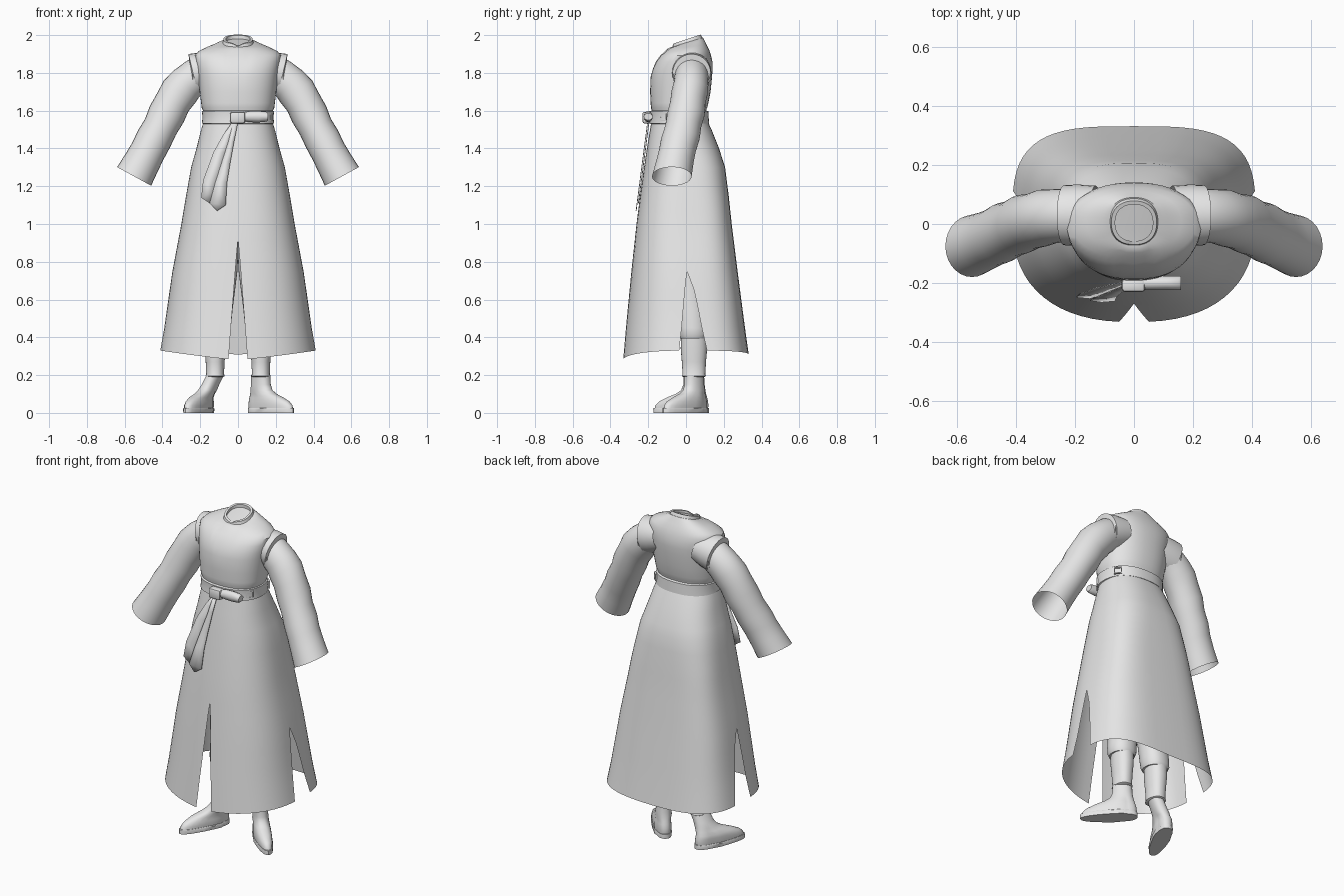
import bpy, bmesh, math
from mathutils import Vector

if "Cube" in bpy.data.objects:
    bpy.data.objects.remove(bpy.data.objects["Cube"])

mat = bpy.data.materials.new("plain grey cloth")
mat.diffuse_color = (0.8, 0.8, 0.8, 1)
mat.use_nodes = True
mat.node_tree.nodes["Principled BSDF"].inputs["Base Color"].default_value = mat.diffuse_color


def finish(name, bm, angle=40):
    bmesh.ops.remove_doubles(bm, verts=bm.verts, dist=0.0004)
    bmesh.ops.recalc_face_normals(bm, faces=bm.faces)
    me = bpy.data.meshes.new(name)
    bm.to_mesh(me)
    bm.free()
    me.materials.append(mat)
    ob = bpy.data.objects.new(name, me)
    bpy.context.collection.objects.link(ob)
    bpy.ops.object.select_all(action='DESELECT')
    ob.select_set(True)
    bpy.context.view_layer.objects.active = ob
    bpy.ops.object.shade_smooth_by_angle(angle=math.radians(angle))
    return ob


def loft(name, rings, cap_start=False, cap_end=False, angle=40):
    bm = bmesh.new()
    vs = [[bm.verts.new(p) for p in r] for r in rings]
    n = len(rings[0])
    for a, b in zip(vs, vs[1:]):
        for i in range(n):
            j = (i + 1) % n
            bm.faces.new((a[i], a[j], b[j], b[i]))
    if cap_start:
        bm.faces.new(vs[0])
    if cap_end:
        bm.faces.new(vs[-1])
    return finish(name, bm, angle)


def spow(v, e):
    return math.copysign(abs(v) ** e, v)


def oval(z, hx, yf, yb, tilt=0, n=2.3, seg=48, cx=0):
    """Horizontal superellipse ring between yf and yb."""
    cy, hy = (yf + yb) / 2, (yb - yf) / 2
    pts = []
    for i in range(seg):
        a = 2 * math.pi * i / seg
        x, y = hx * spow(math.cos(a), 2 / n), cy + hy * spow(math.sin(a), 2 / n)
        pts.append(Vector((cx + x, y, z + tilt * y)))
    return pts


def box(name, c, s, rot=0, bevel=0.0):
    bm = bmesh.new()
    bmesh.ops.create_cube(bm, size=1)
    for v in bm.verts:
        v.co = Vector((v.co.x * s[0], v.co.y * s[1], v.co.z * s[2]))
    if bevel:
        bmesh.ops.bevel(bm, geom=bm.edges[:], offset=bevel, segments=2, affect='EDGES', profile=0.5)
    ob = finish(name, bm)
    ob.location = c
    ob.rotation_euler = (0, 0, rot)
    return ob


def interp(table, z):
    for a, b in zip(table, table[1:]):
        if a[0] >= z >= b[0]:
            t = (a[0] - z) / (a[0] - b[0])
            return [p + (q - p) * t for p, q in zip(a[1:], b[1:])]
    return table[-1][1:] if z < table[-1][0] else table[0][1:]


# Tunic body with a shallow crease down the front
body = [(1.53, .18, -.18, .11, 0), (1.60, .185, -.18, .105, 0), (1.615, .192, -.186, .112, 0),
        (1.64, .195, -.187, .118, 0), (1.70, .203, -.19, .13, 0), (1.78, .212, -.187, .138, 0),
        (1.82, .218, -.178, .141, 0), (1.86, .225, -.16, .14, 0), (1.893, .228, -.135, .132, 0),
        (1.915, .208, -.115, .124, .04), (1.937, .16, -.098, .11, .1), (1.952, .115, -.085, .098, .2),
        (1.96, .088, -.078, .09, .3)]
rings = [oval(*s) for s in body]
for r in rings:
    for p in r:
        if p.y < 0 and 1.78 < p.z < 1.95:
            p.y += .007 * math.exp(-((abs(p.x) - (p.z - 1.79) * .4) / .02) ** 2)
loft("tunic_body", rings, True, True)

# Standing collar, dipping at the front
collar = [oval(1.945, .088, -.08, .09, .33), oval(1.962, .08, -.072, .085, .33),
          oval(1.977, .077, -.07, .078, .33), oval(1.977, .064, -.058, .066, .33),
          oval(1.95, .064, -.058, .066, .33)]
for r in collar[2:4]:
    for p in r:
        if p.y < 0:
            p.z -= .012 * math.exp(-(p.x / .02) ** 2)
loft("collar", collar, False, True)


def tube(path, seg=28):
    """Rings of (x, y, z, depth radius, height radius) along an arm path."""
    out = []
    for i, s in enumerate(path):
        a, b = Vector(path[max(i - 1, 0)][:3]), Vector(path[min(i + 1, len(path) - 1)][:3])
        t = b - a
        t.y = 0
        v = t.normalized().cross(Vector((0, 1, 0)))
        ring = []
        for k in range(seg):
            w = 2 * math.pi * k / seg
            ring.append(Vector(s[:3]) + Vector((0, s[3] * math.cos(w), 0)) + v * (s[4] * math.sin(w)))
        out.append(ring)
    return out


sleeve = [(.17, .03, 1.805, .08, .085), (.22, .03, 1.785, .09, .094), (.275, .026, 1.74, .092, .098),
          (.31, .02, 1.70, .097, .102), (.345, .01, 1.645, .094, .096), (.378, 0, 1.58, .1, .099),
          (.41, -.015, 1.515, .096, .092), (.445, -.03, 1.45, .102, .096), (.475, -.045, 1.39, .098, .094),
          (.51, -.06, 1.325, .1, .097), (.55, -.075, 1.252, .105, .103)]
cap = [(.13, .03, 1.82, .10, .09), (.19, .03, 1.806, .104, .103), (.237, .03, 1.795, .102, .108),
       (.24, .03, 1.794, .097, .102), (.235, .03, 1.795, .085, .09)]
for side, s in (("left", 1), ("right", -1)):
    for part, path in (("sleeve", sleeve), ("tunic_shoulder", cap)):
        rs = [[Vector((p.x * s, p.y, p.z)) for p in r] for r in tube(path)]
        loft(side + "_" + part, rs)

# Long skirt: two front panels and a back panel, split by three slits
size = [(1.55, .18, -.182, .112, -.03), (1.5, .195, -.19, .135, -.025), (1.4, .22, -.207, .175, -.015),
        (1.3, .248, -.222, .207, -.005), (1.15, .275, -.243, .226, 0), (1.0, .3, -.262, .242, 0),
        (.75, .347, -.289, .273, .005), (.3, .413, -.333, .332, .01)]
rows = [1.55, 1.5, 1.45, 1.4, 1.35, 1.3, 1.22, 1.15, 1.07, 1.0, .92, .84, .75, .65, .55, .45, .3]


def skirt_point(z, th):
    hx, yf, yb, cy = interp(size, z)
    front = th < math.pi / 2
    drop = min(1, (1.55 - z) / .5)
    n = 2.3 + (.1 if front else 1.1) * drop
    c, s = math.cos(th), max(0, math.sin(th))
    y = cy - spow(c, 2 / n) * ((cy - yf) if front else (yb - cy))
    if z == .3:
        z = .28 + .05 * s if front else .31 + .02 * s
    return Vector((hx * s ** (2 / n), y, z))


bm = bmesh.new()
for s in (1, -1):
    for back in (False, True):
        grid = []
        for z in rows:
            f, q = max(0, (.92 - z) / .62), max(0, (.75 - z) / .45)
            lo, hi = (math.pi / 2 + .14 * q, math.pi) if back else (.08 * f, math.pi / 2 - .09 * q)
            line = []
            for i in range(15):
                p = skirt_point(z, lo + (hi - lo) * i / 14)
                line.append(bm.verts.new((p.x * s, p.y, p.z)))
            grid.append(line)
        for a, b in zip(grid, grid[1:]):
            for i in range(14):
                bm.faces.new((a[i], a[i + 1], b[i + 1], b[i]))
finish("skirt", bm)

# Belt, knot, loop and small side buckles
loft("belt", [oval(1.528, .18, -.18, .11), oval(1.533, .191, -.194, .122), oval(1.565, .188, -.19, .12),
              oval(1.597, .191, -.192, .118), oval(1.602, .18, -.178, .105)])
box("sash_knot", (-.002, -.208, 1.563), (.08, .046, .062), 0, .012)
loop = [(.02, .02), (.06, .029), (.11, .03), (.15, .026), (.16, .018)]
rings = [[Vector((x, -.2 + .024 * math.cos(w), 1.568 + h * math.sin(w)))
          for w in [2 * math.pi * k / 12 for k in range(12)]] for x, h in loop]
loft("sash_loop", rings, True, True)
for k, (c, rot) in enumerate((((.163, -.119, 1.565), .85), ((.165, .058, 1.565), -.75))):
    d = Vector((math.cos(rot), math.sin(rot), 0))
    for off in (-.019, .019):
        box("buckle_side", Vector(c) + d * off, (.006, .012, .042), rot)
    for off in (-.018, .018):
        box("buckle_bar", Vector(c) + Vector((0, 0, off)), (.044, .012, .006), rot)

# Hanging sash tails
tails = {
    "sash_tail_outer": ([(-.03, 1.54), (-.08, 1.47), (-.13, 1.38), (-.185, 1.23), (-.195, 1.14), (-.15, 1.11)],
                        [(0, 1.54), (-.03, 1.47), (-.06, 1.38), (-.1, 1.25), (-.125, 1.17), (-.15, 1.11)], 0),
    "sash_tail_inner": ([(-.025, 1.54), (-.05, 1.44), (-.085, 1.33), (-.12, 1.22), (-.15, 1.11), (-.11, 1.07)],
                        [(0, 1.54), (-.02, 1.44), (-.04, 1.33), (-.058, 1.22), (-.065, 1.1), (-.11, 1.07)], -.007)}
for name, (lft, rgt, dy) in tails.items():
    bm = bmesh.new()
    cols = [[bm.verts.new((x, -.198 - (1.54 - z) * .13 + dy, z)) for x, z in e] for e in (lft, rgt)]
    for i in range(5):
        bm.faces.new((cols[0][i], cols[1][i], cols[1][i + 1], cols[0][i + 1]))
    ob = finish(name, bm)
    mod = ob.modifiers.new("cloth thickness", 'SOLIDIFY')
    mod.thickness = .004


# Trousers and boots, with the toes turned out
def foot_ring(c, ang, z, w, heel, toe, seg=28):
    d = Vector((math.sin(ang), -math.cos(ang), 0))
    side = Vector((-d.y, d.x, 0))
    pts = []
    for k in range(seg):
        a = 2 * math.pi * k / seg
        f = math.cos(a)
        wide = w * (1 if toe < .1 or f > 0 else .85)
        pts.append(Vector((c[0], c[1], z)) + d * (f * (toe if f > 0 else heel)) + side * (wide * spow(math.sin(a), .85)))
    return pts


for name, s, ang, foot in (("left", 1, .8, (.118, .05)), ("right", -1, -.42, (-.178, .048))):
    top = (s * .12, .038)
    mid = (s * .121, .042)
    trouser = [((s * .085, 0), 1.2, .08), ((s * .085, .0), .9, .088), ((s * .09, .01), .75, .087),
               ((s * .108, .03), .55, .08), ((s * .118, .036), .45, .08), (top, .415, .078),
               (top, .395, .07), (top, .4, .05)]
    loft(name + "_trouser_leg", [foot_ring(c, 0, z, r, r, r) for c, z, r in trouser], True, True)
    shaft = [(.42, .058, .068), (.34, .056, .07), (.27, .05, .064), (.205, .047, .06), (.195, .051, .064),
             (.19, .043, .055)]
    loft(name + "_boot_shaft", [foot_ring(mid, 0, z, w, d, d) for z, w, d in shaft], True, True)
    lower = [(.2, .043, .055, .055), (.15, .043, .055, .06), (.12, .045, .058, .075), (.1, .047, .062, .11),
             (.08, .049, .067, .165), (.06, .05, .072, .208), (.04, .05, .074, .23), (.02, .048, .072, .235)]
    rings = []
    for z, w, h, t in lower:
        k = min(1, (.2 - z) / .12)
        c = [a + (b - a) * k for a, b in zip(mid, foot)]
        rings.append(foot_ring(c, ang, z, w, h, t))
    loft(name + "_boot_foot", rings, True, True)
    loft(name + "_boot_sole", [foot_ring(foot, ang, z, w, .078, .242) for z, w in ((0, .05), (.022, .053), (.026, .05))],
         True, True)
